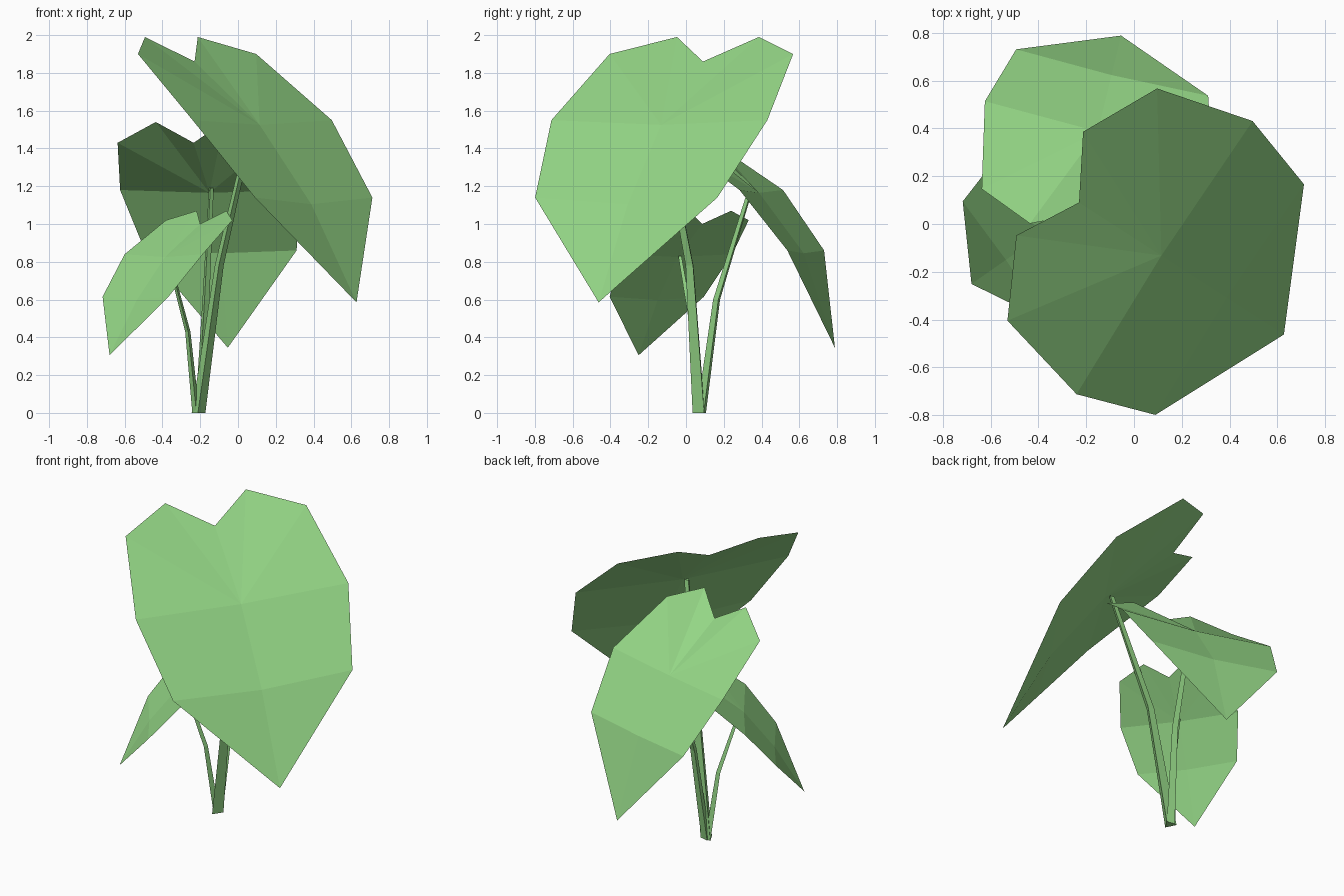
import bpy, math
from mathutils import Vector

if "Cube" in bpy.data.objects:
    bpy.data.objects.remove(bpy.data.objects["Cube"])

green = bpy.data.materials.new("leaf green")
green.diffuse_color = (0.30, 0.68, 0.24, 1)
green.use_nodes = True
green.node_tree.nodes["Principled BSDF"].inputs["Base Color"].default_value = green.diffuse_color

def make(name, verts, faces):
    me = bpy.data.meshes.new(name)
    me.from_pydata(verts, [], faces)
    me.materials.append(green)
    ob = bpy.data.objects.new(name, me)
    bpy.context.collection.objects.link(ob)
    return ob

# half widths of lobe, shoulder, upper row, lower row on the biggest leaf
WIDTHS = (0.258, 0.578, 0.68, 0.574)

def leaf(name, origin, heading, size, rim, rib):
    """Heart leaf: rim = (forward, z) of the four paired rows,
    rib = (forward, z) of notch, two middle points and tip."""
    a = math.radians(heading)
    fwd = Vector((math.cos(a), math.sin(a), 0))
    side = Vector((-fwd.y, fwd.x, 0))
    def at(f, z, s=0):
        return Vector((origin[0], origin[1], z)) + fwd * f + side * s
    verts = [at(f, z) for f, z in rib]            # 0 notch, 1 and 2 middle, 3 tip
    for sgn in (1, -1):                           # 4-7 left, 8-11 right
        verts += [at(f, z, sgn * w * size) for (f, z), w in zip(rim, WIDTHS)]
    faces = []
    for k in (4, 8):
        half = [(0, k, 1), (k, k + 1, 1), (k + 1, k + 2, 1),
                (k + 2, k + 3, 2, 1), (k + 3, 3, 2)]
        faces += [f[::-1] if k == 4 else f for f in half]
    # keep the top side facing up
    ob = make(name, verts, faces)
    if sum(p.normal.z for p in ob.data.polygons) < 0:
        ob.data.flip_normals()

def stem(name, heading, path, radii):
    """Three-sided tapering stalk with one flat side facing the heading."""
    angs = [math.radians(heading + d) for d in (60, 180, 300)]
    verts = [(x + r * math.cos(t), y + r * math.sin(t), z)
             for (x, y, z), r in zip(path, radii) for t in angs]
    faces = [(2, 1, 0)]
    for i in range(len(path) - 1):
        for j in range(3):
            b, c = i * 3 + j, i * 3 + (j + 1) % 3
            faces.append((b, c, c + 3, b + 3))
    n = len(verts)
    faces.append((n - 3, n - 2, n - 1))
    make(name, verts, faces)

# leaves
leaf("large_leaf", (-0.23, 0.09), -32.8, 1.0,
     [(-0.146, 1.99), (0.016, 1.90), (0.426, 1.55), (0.75, 1.14)],
     [(0, 1.86), (0.41, 1.525), (0.735, 1.105), (1.02, 0.585)])
leaf("back_leaf", (-0.235, 0.04), 76.4, 0.72,
     [(-0.084, 1.54), (0.009, 1.43), (0.369, 1.18), (0.611, 0.86)],
     [(0, 1.43), (0.357, 1.165), (0.60, 0.845), (0.77, 0.345)])
leaf("side_leaf", (-0.20, 0.085), 215, 0.53,
     [(-0.073, 1.07), (0.007, 1.02), (0.236, 0.84), (0.418, 0.615)],
     [(0, 1.00), (0.228, 0.825), (0.41, 0.597), (0.586, 0.305)])

# stems
BASE = (-0.21, 0.077, 0)
stem("large_stem", -32.8, [BASE, (-0.10, 0.025, 0.78), (0.075, -0.12, 1.54)],
     (0.042, 0.027, 0.018))
stem("back_stem", 76.4, [(-0.205, 0.085, 0), (-0.172, 0.165, 0.6), (-0.143, 0.345, 1.19)],
     (0.030, 0.022, 0.015))
stem("side_stem", 215, [(-0.222, 0.083, 0), (-0.265, 0.04, 0.43), (-0.37, -0.03, 0.83)],
     (0.022, 0.016, 0.011))
